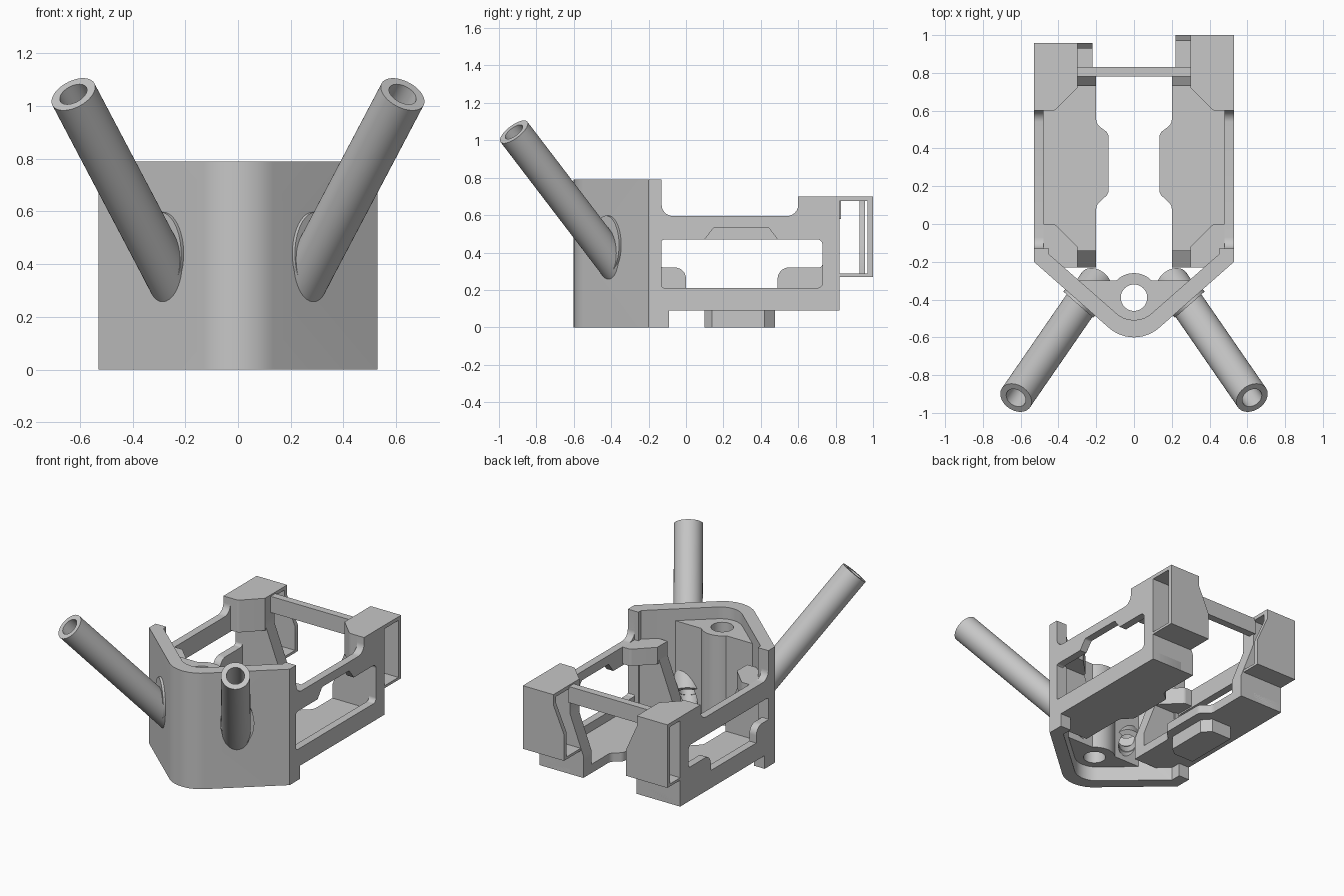
import bpy, bmesh, math
from mathutils import Matrix, Vector

cube = bpy.data.objects.get("Cube")
if cube:
    bpy.data.objects.remove(cube)

grey = bpy.data.materials.new("plain_grey")
grey.use_nodes = True
COLOUR = (0.57, 0.57, 0.57, 1)
grey.diffuse_color = COLOUR
grey.node_tree.nodes["Principled BSDF"].inputs["Base Color"].default_value = COLOUR

# Profile planes: local x, y, z mapped to world axes
PLANES = {
    "x": Matrix(((0, 0, 1, 0), (1, 0, 0, 0), (0, 1, 0, 0), (0, 0, 0, 1))),
    "y": Matrix(((1, 0, 0, 0), (0, 0, -1, 0), (0, 1, 0, 0), (0, 0, 0, 1))),
    "z": Matrix.Identity(4),
}
parts = []


def rounded(points):
    """Polygon whose points may carry a corner radius as third value."""
    out = []
    for i, p in enumerate(points):
        c = Vector(p[:2])
        if len(p) < 3:
            out.append(c)
            continue
        u = (Vector(points[i - 1][:2]) - c).normalized()
        v = (Vector(points[(i + 1) % len(points)][:2]) - c).normalized()
        half = u.angle(v) / 2
        mid = c + (u + v).normalized() * (p[2] / math.sin(half))
        reach = p[2] / math.tan(half)
        a, b = c + u * reach - mid, c + v * reach - mid
        for k in range(9):
            out.append(mid + a.lerp(b, k / 8).normalized() * p[2])
    return out


def circle(r, cx=0, cy=0, sy=1, n=48):
    return [(cx + r * math.cos(math.tau * k / n), cy + r * sy * math.sin(math.tau * k / n))
            for k in range(n)]


def extrude(name, loops, matrix, a, b):
    """Fill the first loop, minus the other loops, from depth a to depth b."""
    curve = bpy.data.curves.new(name, "CURVE")
    curve.dimensions, curve.fill_mode = "2D", "BOTH"
    curve.extrude = abs(b - a) / 2
    for loop in loops:
        pts = rounded(loop)
        spline = curve.splines.new("POLY")
        spline.points.add(len(pts) - 1)
        for sp, p in zip(spline.points, pts):
            sp.co = (p[0], p[1], 0, 1)
        spline.use_cyclic_u = True
    temp = bpy.data.objects.new("temp", curve)
    bpy.context.collection.objects.link(temp)
    graph = bpy.context.evaluated_depsgraph_get()
    mesh = bpy.data.meshes.new_from_object(temp.evaluated_get(graph))
    bpy.data.objects.remove(temp)
    bm = bmesh.new()
    bm.from_mesh(mesh)
    bm.transform(matrix @ Matrix.Translation((0, 0, (a + b) / 2)))
    bmesh.ops.remove_doubles(bm, verts=bm.verts, dist=1e-5)
    bmesh.ops.recalc_face_normals(bm, faces=bm.faces)
    bm.to_mesh(mesh)
    bm.free()
    mesh.name = name
    mesh.materials.clear()
    mesh.materials.append(grey)
    obj = bpy.data.objects.new(name, mesh)
    bpy.context.collection.objects.link(obj)
    parts.append(obj)
    return obj


def slab(name, axis, loops, a, b, side=1):
    """Slab along a world axis; side -1 mirrors it to the other side."""
    m = Matrix.Diagonal((side, 1, 1, 1)) @ PLANES[axis]
    if axis == "y":
        a, b = -a, -b
    return extrude(name, loops, m, a, b)


def rect(x0, x1, y0, y1):
    return [(x0, y0), (x1, y0), (x1, y1), (x0, y1)]


# Wedge shaped front wall
outer = [(.53, -.13), (.53, -.2), (0, -.667, .2), (-.53, -.2), (-.53, -.13)]
inner = [(-.45, -.13), (-.45, -.16), (0, -.555, .14), (.45, -.16), (.45, -.13)]
wall = slab("front_wall", "z", [outer + inner], 0, .79)

# Screw boss filling the nose
arc = [(.13 * math.cos(t), -.39 + .13 * math.sin(t))
       for t in [math.radians(44 + 92 * k / 12) for k in range(13)]]
boss = slab("screw_boss", "z", [[(-.33, -.3), (-.06, -.53), (.06, -.53), (.33, -.3)] + arc,
                                circle(.07, 0, -.39)], .1, .71)

# Angled tubes with collars, and bores cut through the wall
for side, label in ((1, "left"), (-1, "right")):
    base, tip = Vector((.28 * side, -.42, .39)), Vector((.625 * side, -.92, 1.045))
    axis = tip - base
    m = Matrix.Translation(base) @ axis.to_track_quat("Z", "Y").to_matrix().to_4x4()
    extrude(label + "_tube", [circle(.09), circle(.056)], m, -.2, axis.length)
    cutter = extrude("bore_cutter", [circle(.06)], m, -.5, .3)
    parts.remove(cutter)
    for target in (wall, boss):
        mod = target.modifiers.new("bore", "BOOLEAN")
        mod.operation, mod.solver, mod.object = "DIFFERENCE", "EXACT", cutter
        graph = bpy.context.evaluated_depsgraph_get()
        mesh = bpy.data.meshes.new_from_object(target.evaluated_get(graph))
        target.modifiers.clear()
        target.data = mesh
    bpy.data.objects.remove(cutter)
    normal = Vector((.66 * side, -.75, 0))
    m = Matrix.Translation((.285 * side, -.416, .44)) @ normal.to_track_quat("Z", "Y").to_matrix().to_4x4()
    extrude(label + "_collar", [circle(.105, sy=1.5), circle(.06, 0, -.04)], m, -.03, .015)

for side, label in ((1, "left"), (-1, "right")):
    # Side wall with window
    if side > 0:
        window = [(-.14, .21, .03), (.73, .21, .03), (.73, .47, .03), (.49, .47),
                  (.44, .535, .02), (.15, .535, .02), (.1, .47), (-.14, .47, .03)]
    else:
        window = [(0, .21), (.49, .21), (.49, .32, .06), (.73, .32, .02), (.73, .47, .03),
                  (-.14, .47, .03), (-.14, .32, .02), (0, .32, .06)]
    outline = [(-.2, .09), (-.2, .79), (-.13, .79), (-.13, .595, .06), (.6, .595, .06),
               (.6, .7), (.82, .7), (.82, .09)]
    slab(label + "_side_wall", "x", [outline, window], .478, .53, side)
    slab(label + "_wall_foot", "z", [rect(.45, .53, -.2, -.09)], 0, .09, side)

    # Floor tray with inward tongue
    floor = [(.46, -.23), (.2, -.23), (.2, .1, .05), (.135, .16, .04), (.135, .48, .04),
             (.2, .53, .05), (.2, .78), (.3, .82), (.53, .82), (.53, -.15)]
    slab(label + "_floor", "z", [floor], .09, .15, side)

    # Tray ends with sloping inner edges
    slope = [(.2, .09), (.2, .24), (.3, .5)]
    slab(label + "_front_end", "y", [slope + [(.3, .595), (.46, .595), (.46, .09)]],
         -.23, -.14, side)
    slab(label + "_back_end", "y", [slope + [(.3, .7), (.53, .7), (.53, .09)]],
         .73, .82, side)

    # Chamfered corner caps
    slab(label + "_front_cap", "z", [[(.5, 0), (.42, 0, .03), (.3, -.12), (.3, -.22), (.48, -.22)]],
         .48, .595, side)
    slab(label + "_back_cap", "z", [[(.53, .6), (.42, .6, .03), (.3, .72), (.3, .82), (.53, .82)]],
         .48, .7, side)

    # Open box clip at the rear
    end = 1.0 if side > 0 else .958
    slab(label + "_clip_top", "z", [rect(.3, .53, .8, end)], .675, .7, side)
    slab(label + "_clip_bottom", "z", [rect(.22, .53, .8, end)], .27, .287, side)
    slab(label + "_clip_back", "y", [[(.22, .27), (.22, .45), (.3, .63), (.3, .7),
                                      (.53, .7), (.53, .27)]], end - .03, end, side)

# Block under the right floor and bar joining the rear posts
slab("under_block", "z", [[(.2, .14), (.2, .42), (.25, .475), (.4, .475), (.4, .1), (.25, .1)]],
     0, .1, -1)
slab("rear_crossbar", "y", [rect(-.31, .31, .58, .69)], .78, .83)

# Smooth the round surfaces, keep edges crisp
for obj in bpy.context.selected_objects:
    obj.select_set(False)
for obj in parts:
    obj.select_set(True)
bpy.context.view_layer.objects.active = parts[0]
bpy.ops.object.shade_smooth_by_angle(angle=math.radians(30))
